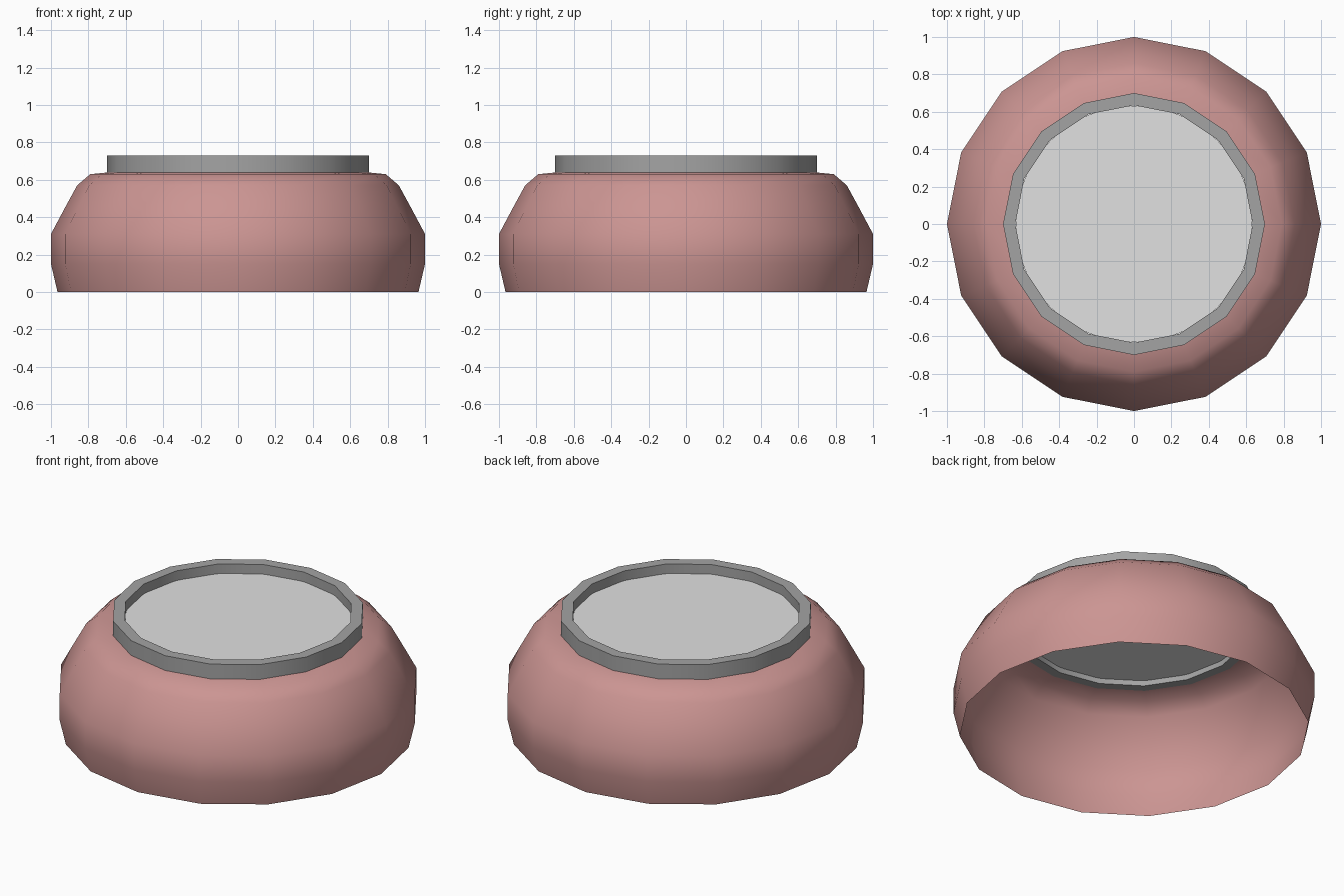
import bpy, bmesh, math

if "Cube" in bpy.data.objects:
    bpy.data.objects.remove(bpy.data.objects["Cube"])


def material(name, rgb):
    m = bpy.data.materials.new(name)
    m.diffuse_color = (*rgb, 1.0)
    m.use_nodes = True
    m.node_tree.nodes["Principled BSDF"].inputs["Base Color"].default_value = m.diffuse_color
    return m


def lathe(name, profile, sides, mat, closed=False, angle=40):
    """Spin an (r, z) profile around z; closed joins last point to first."""
    bm = bmesh.new()
    rings = []
    for r, z in profile:
        rings.append([bm.verts.new((r * math.cos(2 * math.pi * i / sides),
                                    r * math.sin(2 * math.pi * i / sides), z))
                      for i in range(sides)])
    pairs = list(zip(rings, rings[1:]))
    if closed:
        pairs.append((rings[-1], rings[0]))
    for a, b in pairs:
        for i in range(sides):
            j = (i + 1) % sides
            bm.faces.new((a[i], a[j], b[j], b[i]))
    return finish(name, bm, mat, angle)


def finish(name, bm, mat, angle):
    mesh = bpy.data.meshes.new(name)
    bm.to_mesh(mesh)
    bm.free()
    mesh.materials.append(mat)
    ob = bpy.data.objects.new(name, mesh)
    bpy.context.collection.objects.link(ob)
    bpy.ops.object.select_all(action='DESELECT')
    ob.select_set(True)
    bpy.context.view_layer.objects.active = ob
    bpy.ops.object.shade_smooth_by_angle(angle=math.radians(angle))
    return ob


pink = material("dusty pink", (0.60, 0.30, 0.29))
grey = material("mid grey", (0.37, 0.37, 0.37))
pale = material("pale grey", (0.75, 0.75, 0.75))

# Rounded open-bottomed shell
lathe("body_shell", [(0.965, 0), (1.0, 0.15), (1.0, 0.31), (0.92, 0.46),
                     (0.86, 0.57), (0.79, 0.63), (0.64, 0.645)],
      16, pink, angle=60)

# Raised rim around the top opening
lathe("rim_ring", [(0.70, 0.64), (0.70, 0.73), (0.635, 0.73), (0.635, 0.64)],
      16, grey, closed=True)

# Flat disc recessed inside the rim
bm = bmesh.new()
bmesh.ops.create_circle(bm, cap_ends=True, segments=32, radius=0.632)
for v in bm.verts:
    v.co.z = 0.672
finish("top_disc", bm, pale, 30)
